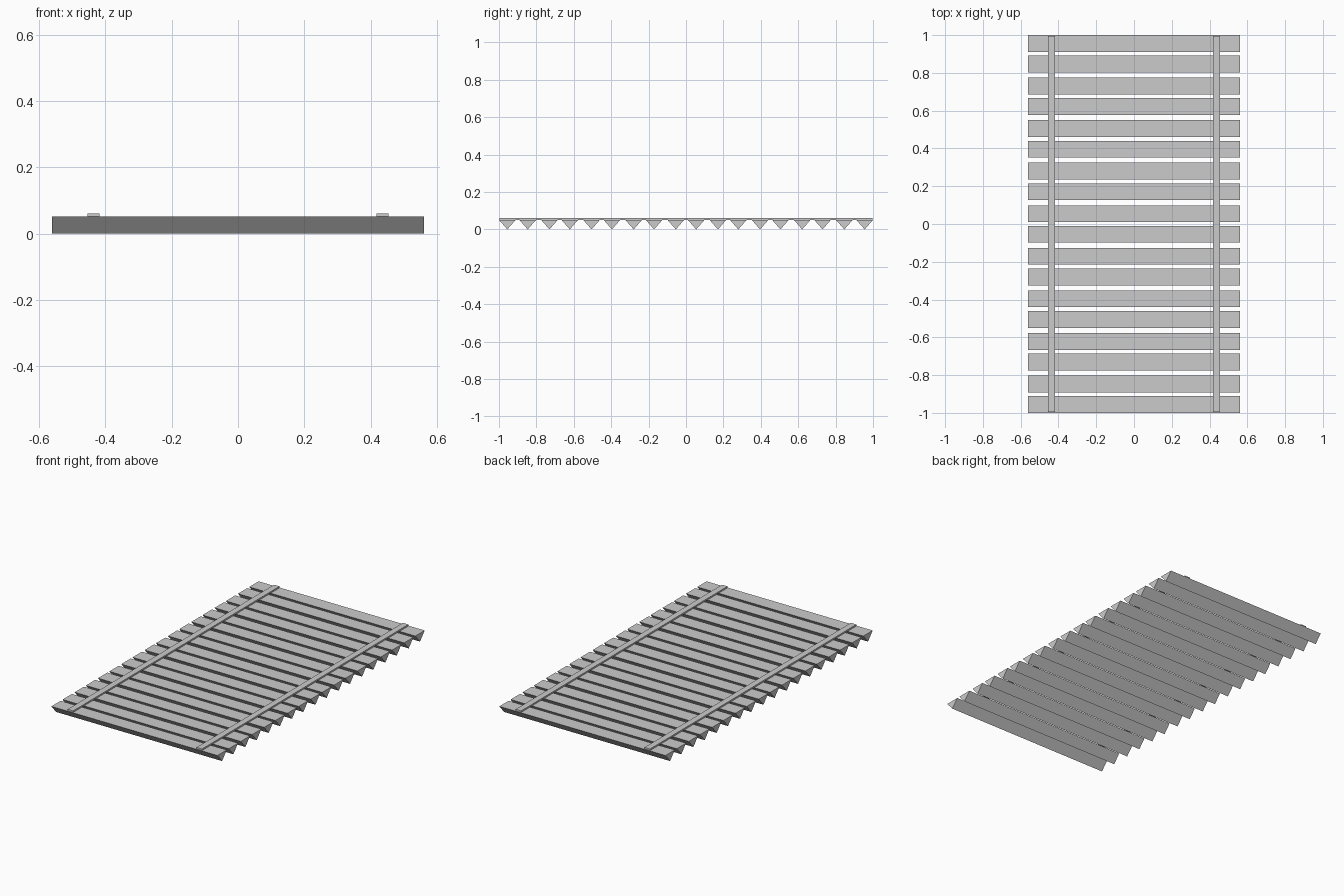
import bpy

if "Cube" in bpy.data.objects:
    bpy.data.objects.remove(bpy.data.objects["Cube"])

HALF_LEN = 0.5615   # slat half length along x
HALF_W = 0.0447     # slat half width along y
TOP = 0.051         # slat top height
PITCH = 0.2252      # distance between slat pairs
GAP = 0.109         # distance between the slats of a pair


def prism(name, profile, axis, half):
    """Extrude a closed 2D profile along x or y; profile is (other axis, z)."""
    n = len(profile)
    verts = [(s, p, z) if axis == 'x' else (p, s, z)
             for s in (-half, half) for p, z in profile]
    faces = [tuple(range(n))[::-1], tuple(range(n, 2 * n))]
    faces += [(i, (i + 1) % n, (i + 1) % n + n, i + n) for i in range(n)]
    if axis == 'y':
        faces = [f[::-1] for f in faces]
    mesh = bpy.data.meshes.new(name)
    mesh.from_pydata(verts, [], faces)
    obj = bpy.data.objects.new(name, mesh)
    bpy.context.collection.objects.link(obj)
    return obj


# Triangular slats, laid in nine pairs
first = -(8 * PITCH + GAP) / 2
for i in range(18):
    y = first + (i // 2) * PITCH + (i % 2) * GAP
    slat = prism(f"slat_{i + 1}", [(0, 0), (HALF_W, TOP), (-HALF_W, TOP)], 'x', HALF_LEN)
    slat.location.y = y

# Two flat rails joining the slats
for side, x in (("left", -0.4355), ("right", 0.4355)):
    rail = prism(f"{side}_rail", [(-0.0185, TOP), (0.0185, TOP),
                                  (0.0185, 0.0605), (-0.0185, 0.0605)], 'y', 0.996)
    rail.location.x = x
